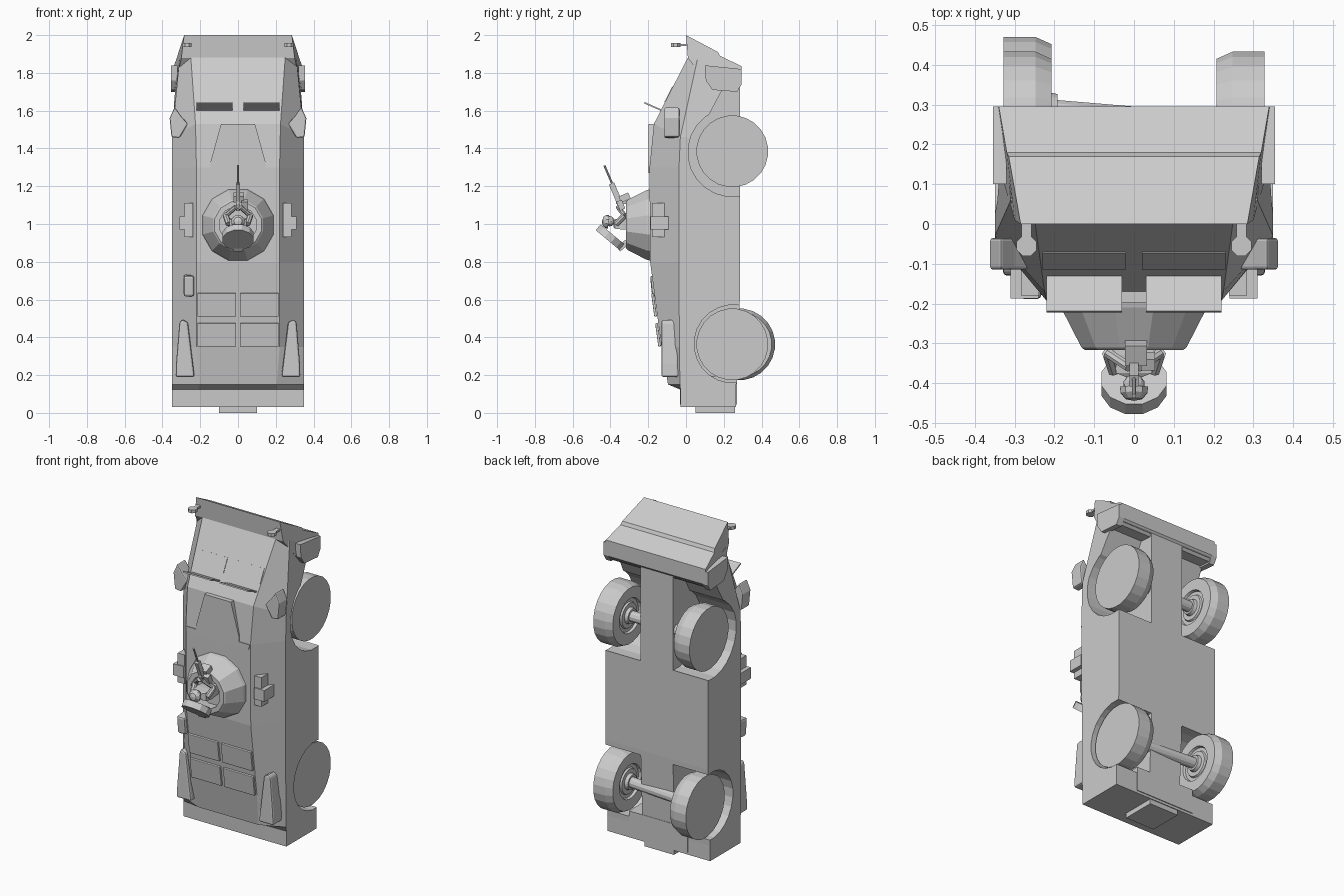
import bpy, bmesh, math
from mathutils import Vector, Matrix

if "Cube" in bpy.data.objects:
    bpy.data.objects.remove(bpy.data.objects["Cube"])

SIDES = (("left", -1), ("right", 1))


def finish(name, bm, bevel=0):
    bmesh.ops.recalc_face_normals(bm, faces=bm.faces)
    me = bpy.data.meshes.new(name)
    bm.to_mesh(me)
    bm.free()
    ob = bpy.data.objects.new(name, me)
    bpy.context.collection.objects.link(ob)
    if bevel:
        m = ob.modifiers.new("bevel", 'BEVEL')
        m.width, m.segments = bevel, 2
    return ob


def loft(name, rings, bevel=0):
    """Skin equal-length closed rings and cap both ends."""
    bm = bmesh.new()
    vs = [[bm.verts.new(p) for p in r] for r in rings]
    n = len(vs[0])
    for a, b in zip(vs, vs[1:]):
        for i in range(n):
            bm.faces.new((a[i], a[(i + 1) % n], b[(i + 1) % n], b[i]))
    bm.faces.new(vs[0])
    bm.faces.new(vs[-1])
    return finish(name, bm, bevel)


def prism_x(name, yz, x0, x1, bevel=0):
    return loft(name, [[(x, y, z) for y, z in yz] for x in (x0, x1)], bevel)


def prism_y(name, xz, y0, y1, bevel=0):
    return loft(name, [[(x, y, z) for x, z in xz] for y in (y0, y1)], bevel)


def box(name, c, size, rx=0, bevel=0):
    bm = bmesh.new()
    bmesh.ops.create_cube(bm, size=1)
    bm.transform(Matrix.Translation(c) @ Matrix.Rotation(rx, 4, 'X') @ Matrix.Diagonal((*size, 1)))
    return finish(name, bm, bevel)


def lathe(name, prof, loc, axis, seg):
    """Revolve (radius, height) points around an axis; ends lie on the axis."""
    bm = bmesh.new()
    q = Vector(axis).to_track_quat('Z', 'Y').to_matrix().to_4x4()
    rings = []
    for r, h in prof:
        k = seg if r > 0 else 1
        rings.append([bm.verts.new((r * math.cos(2 * math.pi * (i + .5) / seg),
                                    r * math.sin(2 * math.pi * (i + .5) / seg), h)) for i in range(k)])
    for a, b in zip(rings, rings[1:]):
        for i in range(seg):
            j = (i + 1) % seg
            loop = [a[i % len(a)], a[j % len(a)], b[j % len(b)], b[i % len(b)]]
            bm.faces.new(list(dict.fromkeys(loop)))
    bm.transform(Matrix.Translation(loc) @ q)
    return finish(name, bm)


def rod(name, a, b, r, seg=8):
    d = Vector(b) - Vector(a)
    return lathe(name, [(0, 0), (r, 0), (r, d.length), (0, d.length)], a, d, seg)


def ball(name, c, r):
    bm = bmesh.new()
    bmesh.ops.create_icosphere(bm, subdivisions=2, radius=r, matrix=Matrix.Translation(c))
    return finish(name, bm)


# Hull: half-sections (roof, shoulder, belly), mirrored into rings
sections = [
    ((.21, -.03, .03), (.35, -.029, .03), (.35, .265, .03)),
    ((.21, -.033, .125), (.35, -.03, .125), (.35, .265, .125)),
    ((.205, -.095, .15), (.35, -.032, .15), (.35, .267, .18)),
    ((.22, -.13, .35), (.35, -.035, .35), (.35, .275, .35)),
    ((.22, -.19, .80), (.35, -.037, .80), (.35, .285, .60)),
    ((.22, -.193, 1.30), (.35, -.037, 1.30), (.35, .285, 1.17)),
    ((.225, -.17, 1.53), (.35, -.03, 1.46), (.35, .285, 1.45)),
    ((.25, .012, 1.885), (.31, .06, 1.87), (.33, .285, 1.77)),
]
hull = loft("hull", [[*h, *[(-x, y, z) for x, y, z in reversed(h)]] for h in sections])

# Wheel arches cut into the hull, leaving a central keel
for side, s in SIDES:
    cutters = [
        rod(f"front_arch_cutter_{side}", (s * .11, .245, 1.38), (s * .6, .245, 1.38), .235, 24),
        rod(f"rear_arch_cutter_{side}", (s * .11, .25, .365), (s * .6, .25, .365), .207, 24),
        prism_x(f"nose_gap_cutter_{side}", [(.09, 1.52), (.2, 1.725), (.5, 1.725), (.5, 1.3), (.2, 1.3)],
                s * .11, s * .6),
    ]
    for c in cutters:
        c.hide_render = True
        c.hide_set(True)
        m = hull.modifiers.new(c.name, 'BOOLEAN')
        m.operation, m.solver, m.object = 'DIFFERENCE', 'EXACT', c

# Nose block, wider towards the belly, with side skirts
nose = [(0, 2, .285), (.17, 1.91, .315), (.18, 1.89, .32), (.295, 1.835, .34),
        (.295, 1.74, .345), (.27, 1.71, .345), (.13, 1.72, .335), (.01, 1.88, .30)]
loft("nose", [[(s * x, y, z) for y, z, x in nose] for s in (-1, 1)])
for side, s in SIDES:
    prism_x(f"nose_skirt_{side}", [(.10, 1.84), (.105, 1.76), (.14, 1.71), (.27, 1.70), (.295, 1.74), (.295, 1.82)],
            s * .32, s * .355)

# Rear tow block
box("rear_step", (0, .155, .03), (.2, .21, .06))
box("rear_keel", (0, .2, .12), (.4, .14, .15))

# Wheels and axles; the rear left wheel hangs lower
tyre = [(0, .06), (.19, .06), (.19, -.02), (.172, -.06), (.105, -.06), (.10, -.045),
        (.08, -.045), (.075, -.055), (.05, -.055), (.045, -.075), (0, -.075)]
for name, z, yl in (("front", 1.385, .245), ("rear", .363, .282)):
    for side, s in SIDES:
        lathe(f"{name}_wheel_{side}", tyre, (s * .268, yl if s < 0 else .245, z), (s, 0, 0), 24)
    rod(f"{name}_axle", (-.22, yl, z), (.22, .245, z), .033, 12)

# Roof plate behind the windscreen
prism_y("roof_plate", [(-.22, 1.3), (-.145, 1.3), (-.145, 1.33), (-.09, 1.53), (.09, 1.53), (.145, 1.33),
                       (.145, 1.3), (.22, 1.3), (.21, 1.27), (-.21, 1.27)], -.198, -.15)

for side, s in SIDES:
    # Windscreen pane and raised visor
    box(f"windscreen_{side}", (s * .125, -.09, 1.685), (.21, .008, .09), -.475)
    box(f"visor_{side}", (s * .125, -.175, 1.622), (.19, .008, .1), 1.153)
    # Engine deck hatches
    for i, z in enumerate((.413, .572)):
        box(f"deck_hatch_{side}_{i}", (s * .113, -.141 - (z - .36) * .133, z), (.205, .014, .124), .133, .003)
    # Cross shaped shoulder fittings
    box(f"shoulder_post_{side}", (s * .262, -.14, 1.02), (.045, .08, .18))
    box(f"shoulder_arm_{side}", (s * .275, -.14, 1.005), (.07, .095, .07))
    # Rear stowage pods
    prism_y(f"rear_pod_{side}", [(s * x, z) for x, z in
            ((.23, .19), (.33, .19), (.328, .26), (.31, .48), (.295, .495), (.265, .48))], -.13, -.04, .012)
    # Front corner lamp housings
    prism_y(f"lamp_housing_{side}", [(s * x, z) for x, z in
            ((.335, 1.62), (.362, 1.56), (.352, 1.46), (.31, 1.455), (.265, 1.53), (.30, 1.57))], -.115, -.035, .008)
    # Mirrors on stems
    rod(f"mirror_{side}", (s * .27, -.055, 1.938), (s * .27, -.055, 1.957), .027, 8)
    box(f"mirror_stem_{side}", (s * .27, -.01, 1.948), (.025, .07, .012))
box("roof_box", (-.26, -.14, .675), (.055, .09, .11), .1, .012)

# Turret cone with recessed hatch opening
lathe("turret", [(0, 0), (.195, 0), (.19, .02), (.137, .12), (.128, .127), (.10, .127), (.10, .06), (0, .06)],
      (0, -.19, .995), (0, -1, 0), 12)
# Open hatch lid, tilted
n = Vector((0, -.64, -.77)).normalized()
mid = Vector((0, -.402, .93))
rod("hatch_lid", mid - n * .02, mid + n * .02, .085, 12)
box("hatch_hinge", (0, -.335, .885), (.05, .06, .03), .7)

# Gun with shield and mount
rod("gun_barrel", (0, -.385, 1.20), (0, -.432, 1.31), .006)
box("gun_receiver", (0, -.365, 1.145), (.022, .03, .15), .4)
box("gun_mount", (.005, -.325, 1.14), (.055, .055, .035), .4)
box("gun_post", (0, -.335, 1.115), (.02, .07, .02))
box("ammo_box", (.035, -.345, 1.10), (.035, .03, .05), .4)

# Gunner
ball("gunner_head", (0, -.405, 1.015), .028)
lathe("gunner_helmet", [(.037, 0), (.035, .015), (.022, .03), (0, .035)], (0, -.41, 1.012), (0, -1, .1), 10)
loft("gunner_torso", [[(sx * w, y, 1.0 + sz * d) for sx, sz in ((-1, -1), (1, -1), (1, 1), (-1, 1))]
                      for y, w, d in ((-.24, .04, .028), (-.33, .05, .03), (-.375, .045, .025), (-.385, .02, .018))])
for side, s in SIDES:
    rod(f"gunner_upper_arm_{side}", (s * .05, -.37, 1.0), (s * .065, -.325, 1.045), .016)
    rod(f"gunner_forearm_{side}", (s * .065, -.325, 1.045), (s * .012, -.36, 1.09), .013)
